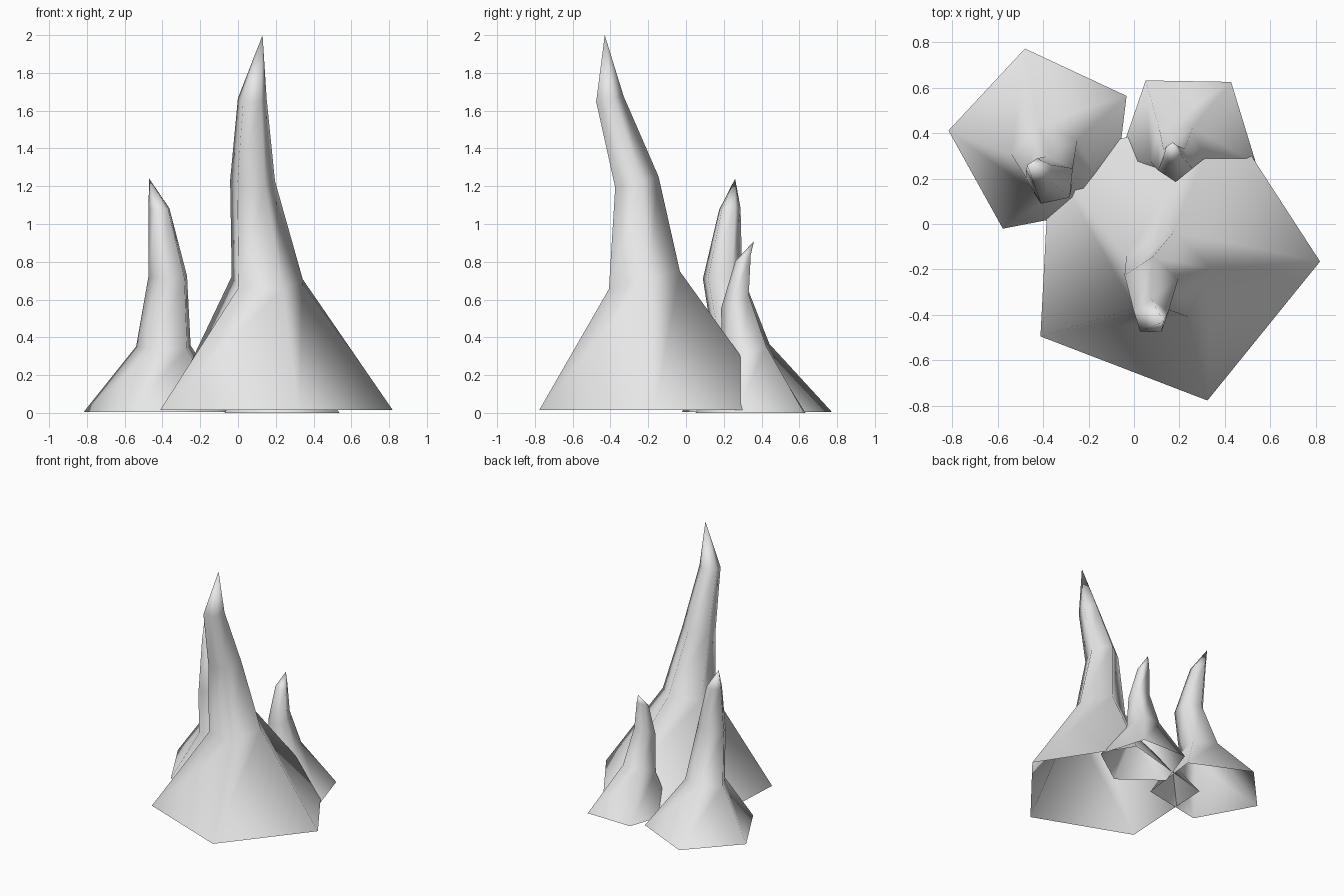
import bpy
import bmesh
from math import cos, sin, radians

SIDES = 5

cube = bpy.data.objects.get("Cube")
if cube:
    bpy.data.objects.remove(cube, do_unlink=True)

# Pale stone
stone = bpy.data.materials.new("pale_grey_stone")
stone.use_nodes = True
colour = (0.8, 0.8, 0.8, 1)
stone.diffuse_color = colour
stone.node_tree.nodes["Principled BSDF"].inputs["Base Color"].default_value = colour


def spike(name, rings, tip):
    """Bent five-sided spike, open underneath.
    Each ring is x, y, z, radius, start angle, slope of z along y."""
    bm = bmesh.new()
    loops = []
    for x, y, z, radius, start, slope in rings:
        loop = []
        for i in range(SIDES):
            angle = radians(start + i * 360 / SIDES)
            dx, dy = radius * cos(angle), radius * sin(angle)
            loop.append(bm.verts.new((x + dx, y + dy, z + slope * dy)))
        loops.append(loop)
    apex = bm.verts.new(tip)

    # Walls between neighbouring rings, then the point
    for low, high in zip(loops, loops[1:]):
        for i in range(SIDES):
            j = (i + 1) % SIDES
            bm.faces.new((low[i], low[j], high[j], high[i]))
    for i in range(SIDES):
        bm.faces.new((loops[-1][i], loops[-1][(i + 1) % SIDES], apex))
    for face in bm.faces:
        face.smooth = True

    mesh = bpy.data.meshes.new(name)
    bm.to_mesh(mesh)
    bm.free()
    mesh.materials.append(stone)
    obj = bpy.data.objects.new(name, mesh)
    bpy.context.collection.objects.link(obj)
    return obj


# Tall front spike
spike("large_spike", [
    (0.15, -0.13, 0.015, 0.67, -3, 0),
    (0.145, -0.23, 0.70, 0.20, 9, 0.25),
    (0.075, -0.27, 1.22, 0.125, 15, 0.25),
    (0.075, -0.41, 1.66, 0.08, 17, 0.2),
], (0.13, -0.43, 2.0))

# Middle spike, back right
spike("medium_spike", [
    (-0.40, 0.36, 0.005, 0.42, 29, 0),
    (-0.385, 0.29, 0.35, 0.155, 30, 0.1),
    (-0.365, 0.19, 0.72, 0.11, 30, 0.1),
    (-0.415, 0.23, 1.08, 0.06, 30, 0.1),
], (-0.47, 0.26, 1.24))

# Short spike, behind the tall one
spike("small_spike", [
    (0.235, 0.37, 0, 0.32, -19, 0),
    (0.19, 0.32, 0.31, 0.125, -15, 0.4),
    (0.18, 0.265, 0.59, 0.08, -15, 0.5),
    (0.17, 0.305, 0.82, 0.045, -15, 0.4),
], (0.17, 0.36, 0.91))
